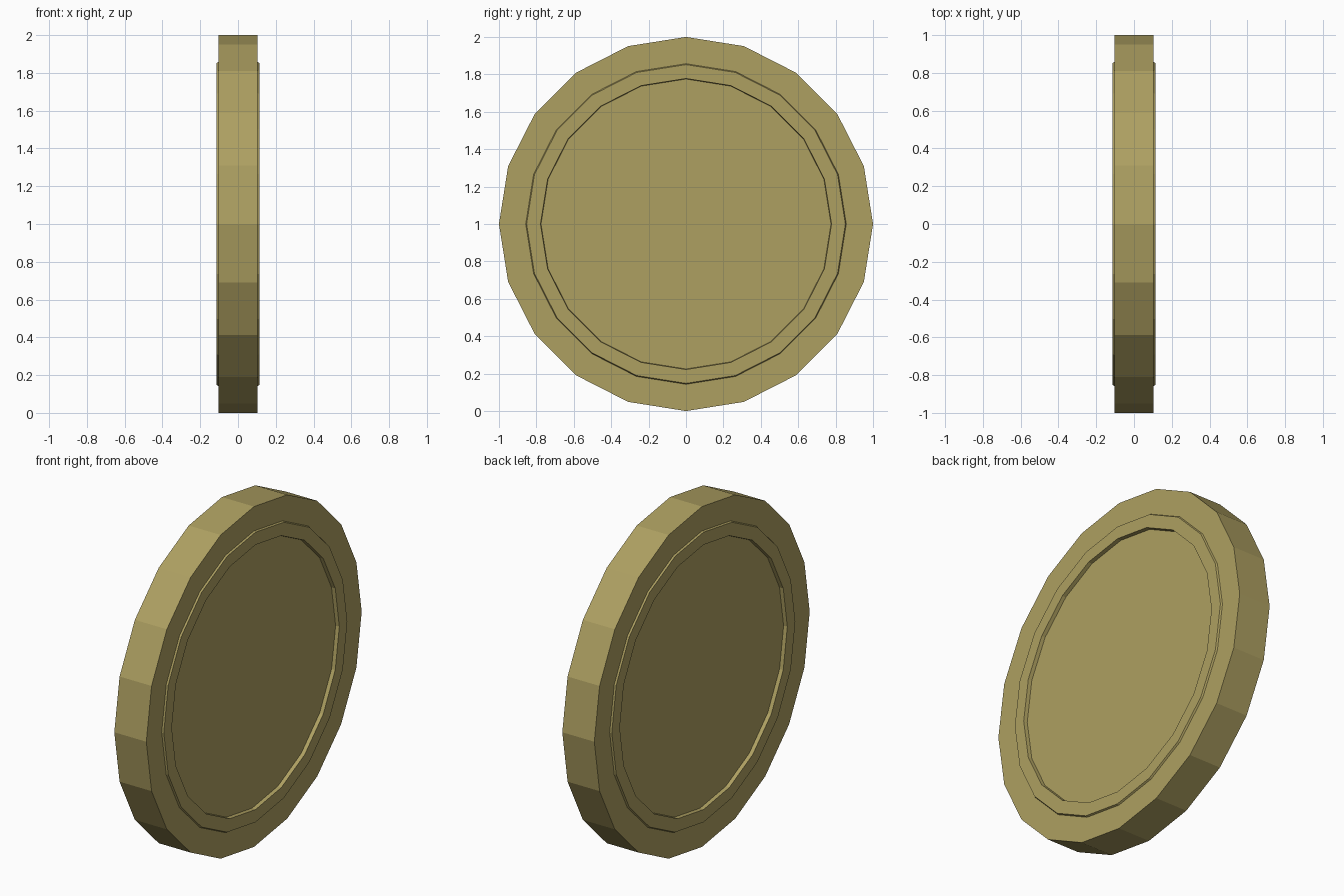
import bpy, bmesh, math

if "Cube" in bpy.data.objects:
    bpy.data.objects.remove(bpy.data.objects["Cube"])

SIDES = 20
# Half profile of the disc: (x, radius), from rim to recessed centre
half = [(0.104, 1.0), (0.104, 0.857), (0.114, 0.852), (0.114, 0.778), (0.092, 0.775)]
profile = [(-x, r) for x, r in reversed(half)] + half

bm = bmesh.new()
rings = []
for x, r in profile:
    rings.append([bm.verts.new((x, r * math.sin(2 * math.pi * i / SIDES),
                                1 + r * math.cos(2 * math.pi * i / SIDES)))
                  for i in range(SIDES)])

# Walls between neighbouring rings
for a, b in zip(rings, rings[1:]):
    for i in range(SIDES):
        j = (i + 1) % SIDES
        bm.faces.new((a[i], a[j], b[j], b[i]))

# Recessed centre faces
bm.faces.new(rings[0])
bm.faces.new(rings[-1])
bmesh.ops.recalc_face_normals(bm, faces=bm.faces)

mesh = bpy.data.meshes.new("coin_disc")
bm.to_mesh(mesh)
bm.free()
disc = bpy.data.objects.new("coin_disc", mesh)
bpy.context.collection.objects.link(disc)

# Dull gold
gold = bpy.data.materials.new("dull_gold")
gold.diffuse_color = (0.42, 0.35, 0.12, 1)
gold.use_nodes = True
gold.node_tree.nodes["Principled BSDF"].inputs["Base Color"].default_value = gold.diffuse_color
mesh.materials.append(gold)
